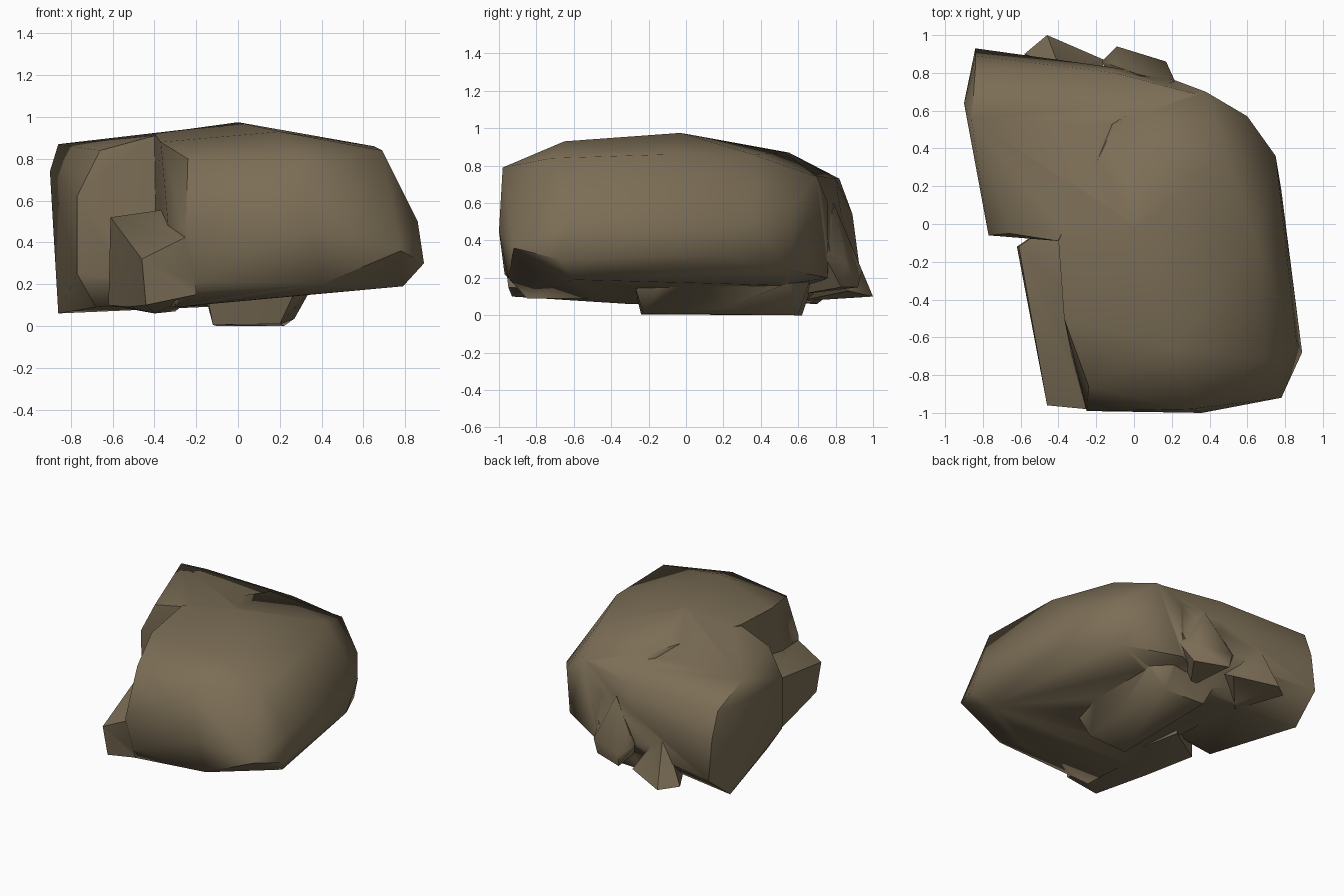
import bpy, bmesh, math

# One earthy stone colour
stone = bpy.data.materials.new("brown_stone")
stone.diffuse_color = (0.2, 0.155, 0.093, 1)


def hull(name, points):
    """A chiselled chunk: the convex hull of a few corner points."""
    bm = bmesh.new()
    for p in points:
        bm.verts.new(p)
    res = bmesh.ops.convex_hull(bm, input=bm.verts[:])
    junk = {g for g in res["geom_interior"] + res["geom_unused"]
            if isinstance(g, bmesh.types.BMVert)}
    if junk:
        bmesh.ops.delete(bm, geom=list(junk), context='VERTS')
    loose = [v for v in bm.verts if not v.link_faces]
    if loose:
        bmesh.ops.delete(bm, geom=loose, context='VERTS')
    bmesh.ops.recalc_face_normals(bm, faces=bm.faces[:])
    me = bpy.data.meshes.new(name)
    bm.to_mesh(me)
    bm.free()
    me.materials.append(stone)
    ob = bpy.data.objects.new(name, me)
    bpy.context.collection.objects.link(ob)
    return ob


# Main boulder: front and right mass
rock = hull("rock", [
    (-0.40, -0.09, 0.92), (-0.37, -0.50, 0.88), (-0.24, -0.86, 0.80),
    (0.30, -0.98, 0.79), (0.20, -0.65, 0.93), (0.69, -0.72, 0.84),
    (0.65, -0.10, 0.86), (0.00, -0.03, 0.975), (0.48, 0.36, 0.86),
    (0.38, 0.70, 0.74), (-0.10, 0.53, 0.87),
    (0.60, 0.57, 0.58), (0.75, 0.36, 0.50), (0.22, 0.76, 0.60),
    (0.86, -0.62, 0.50), (0.89, -0.68, 0.30), (0.78, -0.92, 0.36),
    (0.78, 0.18, 0.32), (0.58, 0.56, 0.24), (0.20, 0.76, 0.20),
    (-0.25, -0.99, 0.45), (0.36, -1.00, 0.45), (0.40, -0.95, 0.20),
    (-0.20, -0.97, 0.22), (0.79, -0.60, 0.19), (0.34, -0.80, 0.15),
    (-0.30, -0.85, 0.09), (-0.38, 0.50, 0.09), (0.34, 0.50, 0.16),
    (-0.40, 0.00, 0.50)])

# Left rear shoulder
shoulder = hull("left_rear_shoulder", [
    (-0.86, 0.55, 0.87), (-0.66, -0.05, 0.84), (-0.77, -0.06, 0.62),
    (-0.77, -0.05, 0.25), (-0.40, -0.09, 0.91), (-0.40, -0.09, 0.20),
    (-0.90, 0.64, 0.74), (-0.84, 0.82, 0.73), (-0.84, 0.89, 0.54),
    (-0.84, 0.93, 0.24), (-0.86, 0.70, 0.06), (-0.68, 0.00, 0.09),
    (-0.10, 0.80, 0.73), (-0.12, 0.83, 0.54), (0.17, 0.78, 0.30),
    (0.00, 0.00, 0.97), (0.36, 0.68, 0.75), (0.05, 0.60, 0.10),
    (0.00, 0.00, 0.20)])

# Low ledge at the front left
ledge = hull("front_left_ledge", [
    (-0.46, -0.96, 0.32), (-0.44, -0.93, 0.10), (-0.20, -0.985, 0.45),
    (-0.20, -0.95, 0.15), (-0.53, -0.50, 0.42), (-0.53, -0.50, 0.09),
    (-0.61, -0.12, 0.52), (-0.62, -0.12, 0.10), (-0.33, -0.40, 0.56),
    (-0.40, -0.30, 0.06), (-0.30, 0.10, 0.07), (-0.30, 0.10, 0.55)])

# Two spurs at the back
spur_a = hull("rear_spur", [
    (-0.46, 1.00, 0.10), (-0.58, 0.90, 0.12), (-0.16, 0.87, 0.13),
    (-0.40, 0.84, 0.48), (-0.40, 0.60, 0.075), (-0.20, 0.60, 0.30)])
spur_b = hull("rear_right_spur", [
    (-0.09, 0.94, 0.24), (-0.08, 0.92, 0.15), (0.17, 0.86, 0.27),
    (0.16, 0.83, 0.15), (0.22, 0.75, 0.30), (-0.17, 0.86, 0.30),
    (0.03, 0.79, 0.60), (0.00, 0.60, 0.11), (0.00, 0.50, 0.40)])

# Foot that touches the ground
foot = hull("foot", [
    (-0.12, -0.24, 0.005), (0.20, -0.23, 0.01), (0.22, 0.60, 0.0),
    (-0.10, 0.62, 0.0), (0.27, 0.20, 0.035), (0.34, 0.00, 0.16),
    (0.33, 0.55, 0.17), (-0.15, -0.28, 0.16), (0.28, -0.28, 0.18),
    (-0.15, 0.66, 0.12), (0.20, 0.66, 0.18), (0.0, 0.2, 0.3)])

# Fuse every chunk into one solid
bpy.context.view_layer.objects.active = rock
for part in (shoulder, ledge, spur_a, spur_b, foot):
    mod = rock.modifiers.new("fuse", 'BOOLEAN')
    mod.operation = 'UNION'
    mod.solver = 'EXACT'
    mod.object = part
    bpy.ops.object.modifier_apply(modifier=mod.name)
    bpy.data.objects.remove(part)

# Smooth shading with only the strongest edges kept hard
bpy.ops.object.select_all(action='DESELECT')
rock.select_set(True)
bpy.ops.object.shade_smooth_by_angle(angle=math.radians(50))
